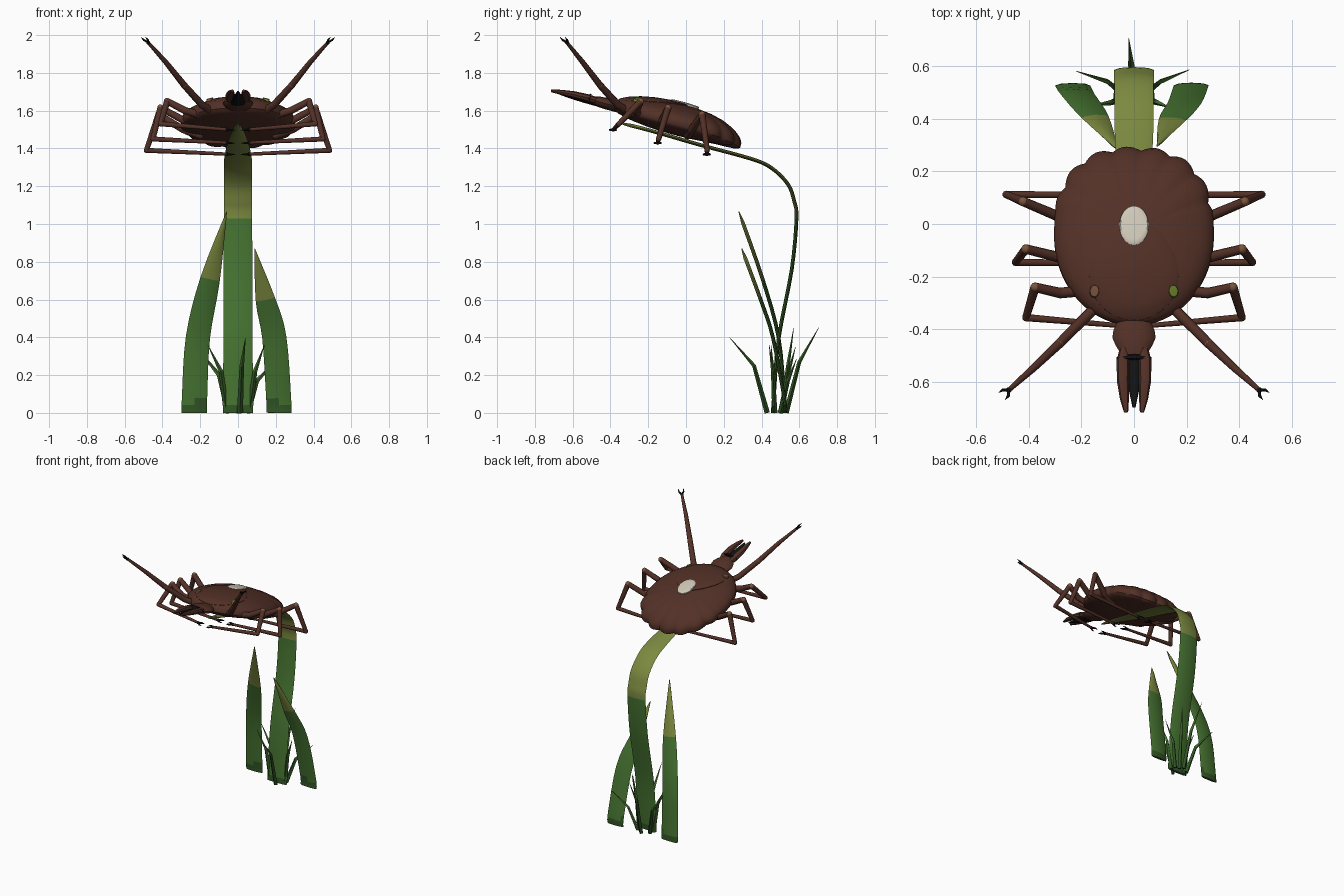
import bpy, bmesh
from math import sin, cos, pi, radians
from mathutils import Vector, Matrix

cube = bpy.data.objects.get("Cube")
if cube:
    bpy.data.objects.remove(cube, do_unlink=True)


def material(name, r, g, b):
    m = bpy.data.materials.new(name)
    m.use_nodes = True
    m.diffuse_color = (r, g, b, 1)
    bsdf = m.node_tree.nodes["Principled BSDF"]
    bsdf.inputs["Base Color"].default_value = (r, g, b, 1)
    bsdf.inputs["Roughness"].default_value = 0.8
    return m


BROWN = material("dark brown", 0.085, 0.03, 0.02)
TAN = material("tan", 0.2, 0.09, 0.045)
BLACK = material("black", 0.006, 0.006, 0.006)
WHITE = material("off white", 0.62, 0.58, 0.48)
DEEP = material("deep green", 0.03, 0.09, 0.018)
GREEN = material("leaf green", 0.06, 0.17, 0.03)
OLIVE = material("olive", 0.2, 0.25, 0.05)
MOSS = material("moss green", 0.16, 0.24, 0.03)

# Tilted frame of the animal: local -y is forward, local z is up
TILT = Matrix.Translation((0, -0.045, 1.536)) @ Matrix.Rotation(radians(-15), 4, "X")
X = Vector((1, 0, 0))
Y = Vector((0, 1, 0))


def finish(name, bm, mats, frame=None, mirror=False):
    bmesh.ops.recalc_face_normals(bm, faces=bm.faces)
    me = bpy.data.meshes.new(name)
    bm.to_mesh(me)
    bm.free()
    for m in mats:
        me.materials.append(m)
    ob = bpy.data.objects.new(name, me)
    bpy.context.collection.objects.link(ob)
    if frame:
        ob.matrix_world = frame
    if mirror:
        ob.modifiers.new("mirror", "MIRROR").use_mirror_merge = False
    bpy.ops.object.select_all(action="DESELECT")
    ob.select_set(True)
    bpy.context.view_layer.objects.active = ob
    bpy.ops.object.shade_smooth_by_angle(angle=radians(40))
    return ob


def loft(bm, pts, widths, thicks, n=8, side=X, rule=lambda c: 0):
    """Skin elliptical rings along a path; widths run along the side axis."""
    pts = [Vector(p) for p in pts]
    rings = []
    for i, p in enumerate(pts):
        t = (pts[min(i + 1, len(pts) - 1)] - pts[max(i - 1, 0)]).normalized()
        s = (side - t * side.dot(t)).normalized()
        up = t.cross(s)
        rings.append([bm.verts.new(p + s * widths[i] * cos(2 * pi * k / n)
                                   + up * thicks[i] * sin(2 * pi * k / n)) for k in range(n)])
    faces = [bm.faces.new(rings[0][::-1]), bm.faces.new(rings[-1])]
    for a, b in zip(rings, rings[1:]):
        faces += [bm.faces.new((a[k], a[(k + 1) % n], b[(k + 1) % n], b[k])) for k in range(n)]
    for f in faces:
        f.material_index = rule(f.calc_center_median())


def ball(bm, centre, r, mat):
    made = bmesh.ops.create_icosphere(bm, subdivisions=2, radius=r, matrix=Matrix.Translation(centre))
    for f in {f for v in made["verts"] for f in v.link_faces}:
        f.material_index = mat


def smooth_rows(rows, steps=4):
    """Catmull-Rom through rows of (x, y, z, half width)."""
    rows = [Vector(r) for r in rows]
    out = []
    for i in range(len(rows) - 1):
        a, b, c, d = rows[max(i - 1, 0)], rows[i], rows[i + 1], rows[min(i + 2, len(rows) - 1)]
        for k in range(steps):
            t = k / steps
            out.append(b + (c - a) * (t / 2) + (a * 2 - b * 5 + c * 4 - d) * (t * t / 2)
                       + (b * 3 - a - c * 3 + d) * (t ** 3 / 2))
    return out + [rows[-1]]


# Grass blades: dark foot, green stalk, olive end
def blade(name, rows, change):
    rows = smooth_rows(rows)
    w = [max(r[3], 0.002) for r in rows]
    bm = bmesh.new()
    loft(bm, [r.to_3d() if len(r) == 3 else r.xyz for r in rows], w,
         [min(0.01, v) for v in w], 8,
         rule=lambda c: 0 if c.z < 0.06 else 1 if c.z < change else 2)
    finish(name, bm, [DEEP, GREEN, OLIVE])


blade("main_blade", [(0, .46, 0, .08), (0, .465, .08, .08), (0, .49, .39, .077), (0, .56, .76, .076),
                     (0, .585, 1.03, .075), (0, .573, 1.12, .075), (0, .54, 1.21, .075),
                     (0, .455, 1.295, .074), (0, .345, 1.345, .073), (0, .07, 1.42, .058),
                     (0, -.19, 1.495, .03), (0, -.35, 1.535, .002)], 1.03)
blade("right_blade", [(-.232, .525, 0, .067), (-.23, .52, .08, .067), (-.212, .49, .4, .064),
                      (-.147, .405, .71, .052), (-.06, .28, 1.065, .002)], .71)
blade("left_blade", [(.217, .525, 0, .066), (.215, .52, .08, .066), (.192, .46, .4, .064),
                     (.145, .395, .6, .052), (.088, .295, .87, .002)], .6)

# Thin tufts around the foot: base, knee, tip
tufts = [((-.05, .5), (-.1, .54, .2), (-.22, .58, .35)),
         ((.05, .5), (.1, .54, .17), (.21, .585, .285)),
         ((0, .53), (-.01, .6, .27), (-.02, .705, .455)),
         ((.01, .43), (.02, .36, .25), (.04, .23, .4)),
         ((-.06, .47), (-.09, .46, .22), (-.16, .45, .36)),
         ((.06, .47), (.09, .46, .22), (.14, .44, .36)),
         ((.02, .51), (.03, .54, .25), (.045, .57, .45))]
bm = bmesh.new()
for base, knee, tip in tufts:
    loft(bm, [(*base, 0), knee, tip], [.016, .012, .001], [.014, .01, .001], 4,
         rule=lambda c: 0 if c.z < .16 else 1)
finish("grass_tufts", bm, [DEEP, GREEN])


# Body: domed disc, squarer and scalloped at the rear
def outline(a):
    e = 2.4 if sin(a) > 0 else 2
    r = (abs(cos(a)) ** e + abs(sin(a)) ** e) ** (-1 / e)
    if sin(a) > 0.3:
        r *= 0.965 + 0.05 * abs(sin(a * 8.5))
    return Vector((0.303 * r * cos(a), 0.35 * r * sin(a)))


def height(x, y, dome):
    rho = min(1, (x / 0.303) ** 2 + (y / 0.35) ** 2)
    return dome * (1 - rho) ** 0.6 - 0.7 * max(0, y - 0.15) ** 2


def shell(bm, edge, count, surface, levels):
    """Rings of a flat outline, each lifted by surface(x, y, level)."""
    rings = []
    for s, lev in levels:
        ring = []
        for k in range(count):
            p = edge(2 * pi * k / count) if s == 1 else edge(2 * pi * k / count) * s
            ring.append(bm.verts.new((p.x, p.y, surface(p.x, p.y, s, lev))))
        rings.append(ring)
    bm.faces.new(rings[0])
    bm.faces.new(rings[-1])
    for a, b in zip(rings, rings[1:]):
        for k in range(count):
            j = (k + 1) % count
            bm.faces.new((a[k], a[j], b[j], b[k]))


def body_z(x, y, s, dome):
    return dome * (1 - s * s) ** 0.55 - 0.7 * max(0, y - 0.15) ** 2 + (0.012 if dome > 0 else -0.012)


fractions = [0.05, 0.25, 0.45, 0.65, 0.8, 0.9, 0.97, 1]
bm = bmesh.new()
shell(bm, outline, 136, body_z, [(s, 0.09) for s in fractions] + [(s, -0.055) for s in fractions[::-1]])
finish("body", bm, [BROWN], TILT)


# Plates lying on the back
def plate(name, edge, mat, lift, count=48):
    bm = bmesh.new()
    # rings shrink towards the plate's own centre
    mid = (edge(pi / 2) + edge(-pi / 2)) / 2
    rings = []
    for s, drop in [(0.05, 0), (0.4, 0), (0.7, 0), (0.92, 0), (1, 0.004), (1, lift + 0.008)]:
        ring = []
        for k in range(count):
            p = mid + (edge(2 * pi * k / count) - mid) * s
            ring.append(bm.verts.new((p.x, p.y, height(p.x, p.y, 0.09) + 0.013 + lift - drop)))
        rings.append(ring)
    bm.faces.new(rings[0])
    for a, b in zip(rings, rings[1:]):
        for k in range(count):
            j = (k + 1) % count
            bm.faces.new((a[k], a[j], b[j], b[k]))
    finish(name, bm, [mat], TILT)


def oval(cx, cy, rx, ry):
    return lambda a: Vector((cx + rx * cos(a), cy + ry * sin(a)))


def shield(a):
    pinch = 1 - 0.35 * max(0, sin(a)) ** 2
    return Vector((0.17 * cos(a) * pinch, -0.175 + (0.225 if sin(a) > 0 else 0.165) * sin(a)))


plate("back_shield", shield, BROWN, 0.007)
plate("white_spot", oval(0, 0.012, 0.055, 0.077), WHITE, 0.012)
plate("right_eye", oval(-0.15, -0.235, 0.018, 0.022), TAN, 0.014, 16)
plate("left_eye", oval(0.15, -0.235, 0.018, 0.022), MOSS, 0.014, 16)

# Head base, paired palps and black mouthparts
bm = bmesh.new()
loft(bm, [(0, y, 0) for y in (-.33, -.37, -.4, -.43, -.47)], [.06, .078, .082, .07, .045],
     [.03, .03, .03, .028, .02], 12)
finish("head_base", bm, [BROWN], TILT)
bm = bmesh.new()
loft(bm, [(.035, -.44, .002), (.042, -.49, .004), (.042, -.57, .002), (.036, -.64, -.004), (.03, -.69, -.01)],
     [.018, .024, .023, .017, .008], [.018, .02, .018, .013, .007], 8)
finish("palps", bm, [BROWN], TILT, True)
bm = bmesh.new()
loft(bm, [(0, -.44, -.012), (0, -.52, -.012), (0, -.6, -.012), (0, -.67, -.01)],
     [.045, .032, .02, .006], [.015, .014, .01, .005], 8)
loft(bm, [(0, -.478, .004), (0, -.488, .004)], [.067] * 2, [.025] * 2, 12)
finish("mouthparts", bm, [BLACK], TILT)

# Legs: hip, joints and tip, mirrored to the other side
legs = {
    "raised_legs": [(.13, -.3, 1.59), (.19, -.36, 1.63), (.285, -.455, 1.735), (.385, -.55, 1.86), (.475, -.63, 1.96)],
    "front_legs": [(.17, -.25, 1.57), (.28, -.262, 1.6), (.375, -.24, 1.65), (.41, -.355, 1.53), (.06, -.385, 1.5)],
    "middle_legs": [(.2, -.13, 1.53), (.29, -.125, 1.55), (.41, -.095, 1.615), (.45, -.145, 1.45), (.06, -.15, 1.43)],
    "rear_legs": [(.2, .01, 1.47), (.29, .03, 1.5), (.42, .085, 1.58), (.485, .112, 1.39), (.06, .11, 1.37)],
}
radii = [.022, .02, .018, .014, .009]
for name, path in legs.items():
    bm = bmesh.new()
    pts = [Vector(p) for p in path]
    for i in range(4):
        r = [radii[i], radii[i + 1]]
        loft(bm, pts[i:i + 2], r, r, 10, Y)
        ball(bm, pts[i], radii[i] * 1.02, 1 if i == 2 else 0)
    # forked claw
    d = (pts[4] - pts[3]).normalized()
    fork = d.cross(Vector((0, 0, 1))).normalized()
    ball(bm, pts[4], .011, 2)
    for sgn in (-1, 1):
        loft(bm, [pts[4], pts[4] + d * .022 + fork * .016 * sgn, pts[4] + d * .045 + fork * .018 * sgn],
             [.007, .006, .001], [.007, .006, .001], 6, Y, lambda c: 2)
    finish(name, bm, [BROWN, TAN, BLACK], None, True)
